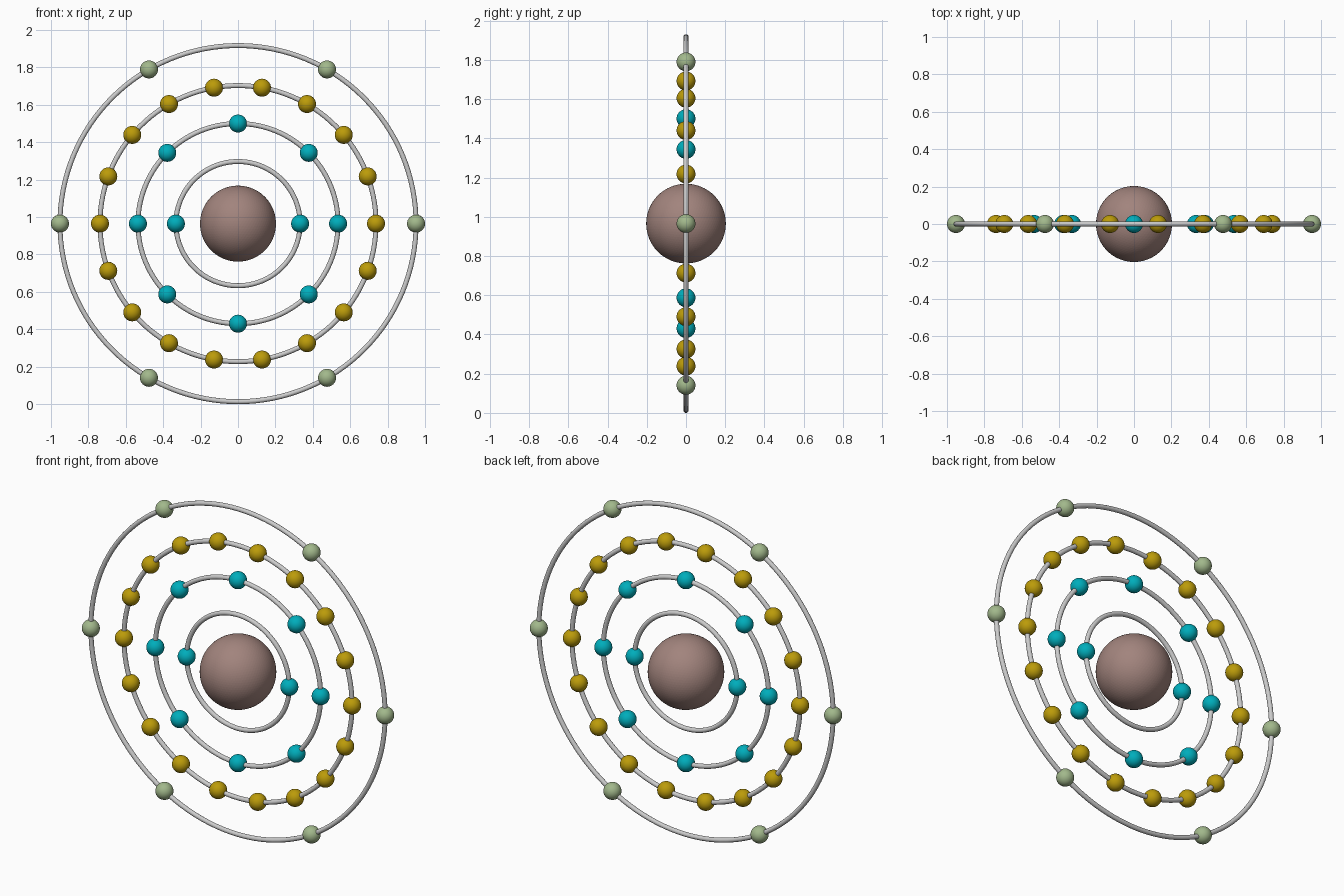
import bpy
from math import cos, sin, tau, pi

if "Cube" in bpy.data.objects:
    bpy.data.objects.remove(bpy.data.objects["Cube"])

CZ = 0.965       # height of the centre
TUBE = 0.0132    # ring thickness (radius)
DOT = 0.048      # electron radius


def material(name, rgb):
    m = bpy.data.materials.new(name)
    m.diffuse_color = (*rgb, 1)
    m.use_nodes = True
    m.node_tree.nodes["Principled BSDF"].inputs["Base Color"].default_value = m.diffuse_color
    return m


brown = material("brown", (0.36, 0.23, 0.205))
teal = material("teal", (0.0, 0.42, 0.50))
gold = material("gold", (0.50, 0.33, 0.003))
green = material("green", (0.36, 0.48, 0.26))


def finish(name, mat=None, smooth=True):
    o = bpy.context.object
    o.name = name
    if mat:
        o.data.materials.append(mat)
    if smooth:
        bpy.ops.object.shade_smooth()
    return o


# Nucleus: finely faceted ball
bpy.ops.mesh.primitive_ico_sphere_add(subdivisions=5, radius=0.203, location=(0, 0, CZ))
finish("nucleus", brown, smooth=False)

# Shells: ring radius, electron count, electron colour
shells = [(0.332, 2, teal), (0.535, 8, teal), (0.738, 18, gold), (0.952, 6, green)]
for s, (radius, count, mat) in enumerate(shells, 1):
    bpy.ops.mesh.primitive_torus_add(major_radius=radius, minor_radius=TUBE,
                                     major_segments=128, minor_segments=16,
                                     location=(0, 0, CZ), rotation=(pi / 2, 0, 0))
    finish(f"shell_ring_{s}")
    # Electrons evenly spaced, starting on the +x side
    for i in range(count):
        a = tau * i / count
        bpy.ops.mesh.primitive_uv_sphere_add(segments=32, ring_count=16, radius=DOT,
                                             location=(radius * cos(a), 0, CZ + radius * sin(a)))
        finish(f"electron_{s}_{i + 1}", mat)
